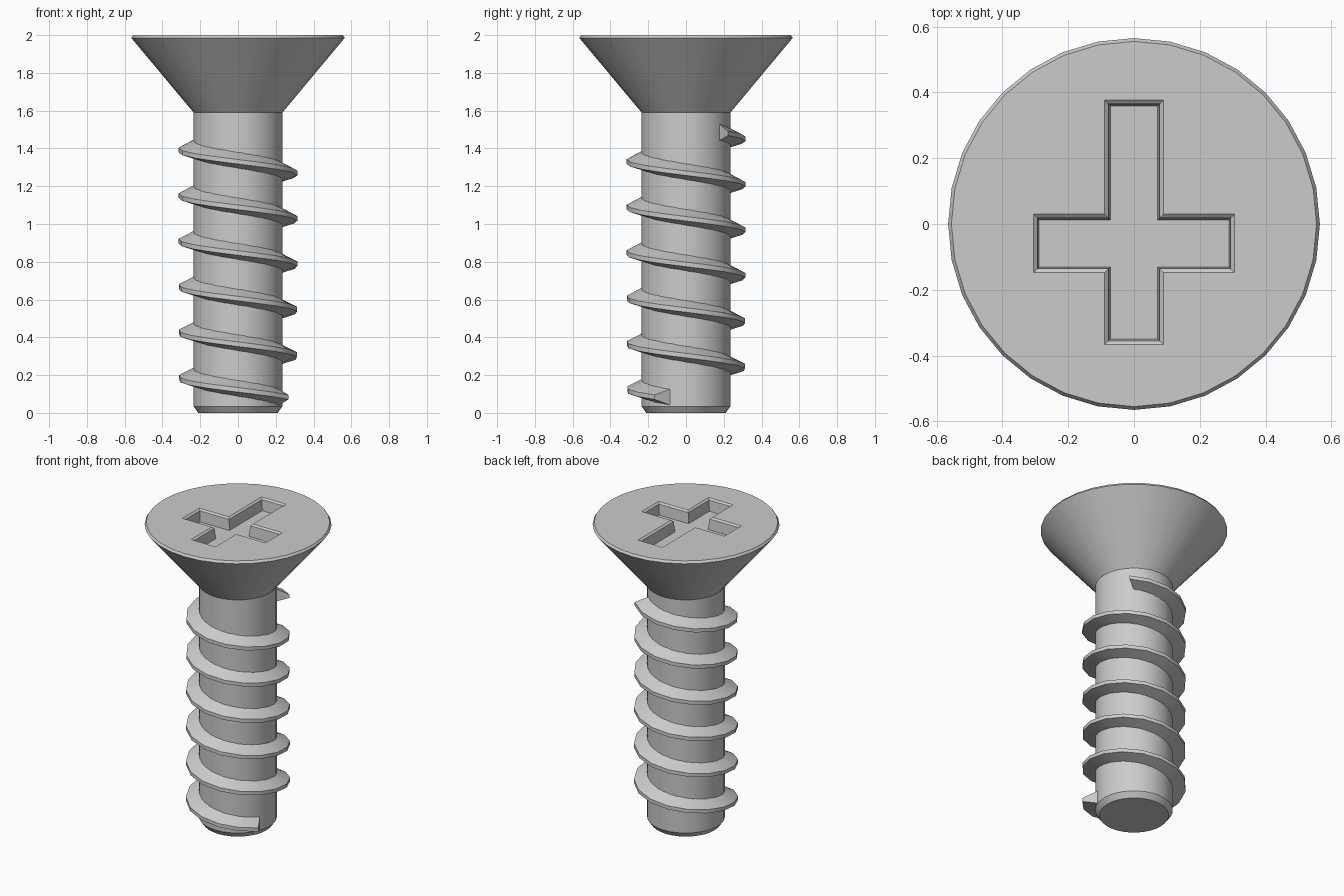
import bpy, bmesh
from math import cos, sin, pi, radians

if "Cube" in bpy.data.objects:
    bpy.data.objects.remove(bpy.data.objects["Cube"])


def mesh_object(name, rings, loop_faces=True):
    """Skin a stack of closed rings and cap both ends."""
    bm = bmesh.new()
    vs = [[bm.verts.new(p) for p in ring] for ring in rings]
    n = len(rings[0])
    for a, b in zip(vs, vs[1:]):
        for i in range(n):
            j = (i + 1) % n
            bm.faces.new((a[i], a[j], b[j], b[i]))
    bm.faces.new(vs[0][::-1])
    bm.faces.new(vs[-1])
    bmesh.ops.recalc_face_normals(bm, faces=bm.faces)
    me = bpy.data.meshes.new(name)
    bm.to_mesh(me)
    bm.free()
    ob = bpy.data.objects.new(name, me)
    bpy.context.collection.objects.link(ob)
    return ob


def select(ob):
    bpy.ops.object.select_all(action='DESELECT')
    ob.select_set(True)
    bpy.context.view_layer.objects.active = ob


def circle(r, z, n=32):
    return [(r * cos(2 * pi * i / n), r * sin(2 * pi * i / n), z) for i in range(n)]


def cross(o, z):
    """Off-centre cross outline, inset by o."""
    a, w = 0.306 - o, 0.09 - o
    top, bot = 0.377 - o, -0.367 + o
    hi, lo = 0.03 - o, -0.148 + o
    pts = [(w, hi), (w, top), (-w, top), (-w, hi), (-a, hi), (-a, lo),
           (-w, lo), (-w, bot), (w, bot), (w, lo), (a, lo), (a, hi)]
    return [(x, y, z) for x, y in pts]


# shank and countersunk head
profile = [(0.21, 0), (0.235, 0.035), (0.235, 1.59), (0.565, 1.985), (0.555, 2.0)]
body = mesh_object("shank_and_head", [circle(r, z) for r, z in profile])

# driver recess cut into the head
cutter = mesh_object("recess_cutter", [cross(0.018, 1.92), cross(0.012, 1.99),
                                       cross(0, 2.0), cross(0, 2.02)])
cutter.hide_render = True
mod = body.modifiers.new("recess", 'BOOLEAN')
mod.operation = 'DIFFERENCE'
mod.solver = 'EXACT'
mod.object = cutter
select(body)
bpy.ops.object.modifier_apply(modifier=mod.name)
bpy.data.objects.remove(cutter, do_unlink=True)

# helical thread, descending counter-clockwise, with slanted ends
PITCH, STEPS = 0.2415, 93
section = [(0.225, 0.055), (0.315, 0.012), (0.315, -0.012), (0.225, -0.037)]


def thread_ring(t):
    crest = 45 + t * (328 + 1800 - 45)
    root = 50 + t * (341 + 1800 - 50)
    ring = []
    for r, dz in section:
        deg = crest if r > 0.3 else root
        z = 1.39 - PITCH * (deg - 180) / 360 + dz
        ring.append((r * cos(radians(deg)), r * sin(radians(deg)), z))
    return ring


thread = mesh_object("thread", [thread_ring(i / STEPS) for i in range(STEPS + 1)])

for ob in (body, thread):
    select(ob)
    bpy.ops.object.shade_smooth_by_angle(angle=radians(30))
